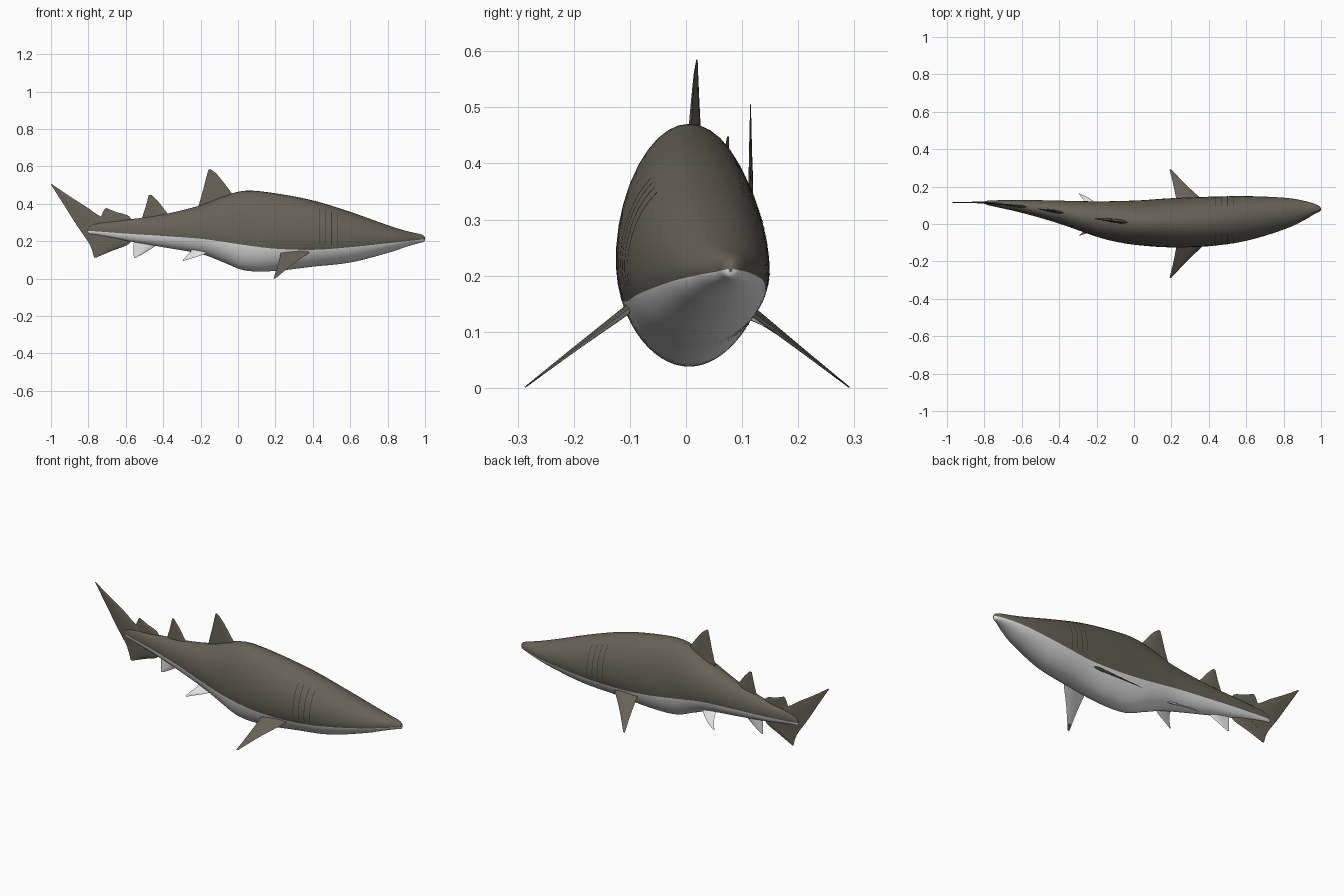
import bpy, bmesh, math
from mathutils import Vector

if "Cube" in bpy.data.objects:
    bpy.data.objects.remove(bpy.data.objects["Cube"])


def material(name, rgb):
    m = bpy.data.materials.new(name)
    m.diffuse_color = (*rgb, 1)
    m.use_nodes = True
    m.node_tree.nodes["Principled BSDF"].inputs["Base Color"].default_value = m.diffuse_color
    return m


DARK = material("brown_grey_skin", (0.135, 0.122, 0.092))
LIGHT = material("pale_belly", (0.78, 0.78, 0.78))
SLIT = material("gill_shadow", (0.04, 0.037, 0.03))

# Body stations: x, top z, bottom z, left y, right y, colour border z
STATIONS = [
    (-0.803, .262, .248, .119, .111, .255), (-0.795, .280, .239, .122, .106, .255),
    (-0.76, .295, .234, .126, .096, .253), (-0.6, .314, .203, .129, .060, .241),
    (-0.4, .343, .168, .125, .002, .228), (-0.2, .392, .132, .121, -.068, .213),
    (-0.08, .439, .088, .123, -.098, .197), (0.04, .470, .043, .127, -.115, .179),
    (0.2, .456, .041, .138, -.125, .160), (0.4, .418, .064, .146, -.119, .154),
    (0.6, .357, .086, .149, -.090, .168), (0.8, .286, .137, .141, -.030, .189),
    (0.9, .255, .170, .126, .015, .200), (0.965, .240, .189, .108, .053, .207),
    (0.992, .230, .196, .094, .066, .210), (1.0, .218, .206, .083, .076, .212)]


def spline(points, sub):
    """Catmull-Rom resampling of a list of equal-length tuples."""
    out, n = [], len(points)
    for i in range(n - 1):
        quad = [points[max(0, min(n - 1, i + d))] for d in (-1, 0, 1, 2)]
        for k in range(sub):
            t = k / sub
            out.append(tuple(
                b + 0.5 * t * (c - a + t * (2*a - 5*b + 4*c - d + t * (3*(b - c) + d - a)))
                for a, b, c, d in zip(*quad)))
    return out + [tuple(points[-1])]


ROWS = spline(STATIONS, 6)


def row_at(x):
    x = max(ROWS[0][0], min(ROWS[-1][0], x))
    for a, b in zip(ROWS, ROWS[1:]):
        if x <= b[0]:
            t = (x - a[0]) / (b[0] - a[0])
            return [p + (q - p) * t for p, q in zip(a, b)]
    return ROWS[-1]


def centre_y(x):
    r = row_at(x)
    return (r[3] + r[4]) / 2


def skin(r, angle, grow=0.0):
    """Point on the body section; angle 0 is the left flank, 90 degrees the back."""
    top, bottom, left, right = r[1:5]
    zc = bottom + 0.45 * (top - bottom)
    s, c = math.sin(angle), math.cos(angle)
    h = (top - zc if s > 0 else zc - bottom) + grow
    return Vector((r[0], (left + right) / 2 + c * ((left - right) / 2 + grow), zc + s * h))


def border_angle(r):
    zc = r[2] + 0.45 * (r[1] - r[2])
    h = r[1] - zc if r[5] > zc else zc - r[2]
    return math.asin(max(-0.9, min(0.9, (r[5] - zc) / h)))


def loft(name, rings, mats, rule, angle=40):
    """Skin closed rings; rule(ring index, side index) gives the material slot."""
    bm = bmesh.new()
    loops = [[bm.verts.new(p) for p in ring] for ring in rings]
    n = len(loops[0])
    for i in range(len(loops) - 1):
        for j in range(n):
            k = (j + 1) % n
            f = bm.faces.new((loops[i][j], loops[i][k], loops[i + 1][k], loops[i + 1][j]))
            f.material_index = rule(i, j)
    bm.faces.new(loops[0])
    bm.faces.new(loops[-1])
    bmesh.ops.recalc_face_normals(bm, faces=bm.faces)
    return finish(name, bm, mats, angle)


def finish(name, bm, mats, angle=40):
    me = bpy.data.meshes.new(name)
    bm.to_mesh(me)
    bm.free()
    ob = bpy.data.objects.new(name, me)
    bpy.context.collection.objects.link(ob)
    for m in mats:
        me.materials.append(m)
    bpy.ops.object.select_all(action='DESELECT')
    ob.select_set(True)
    bpy.context.view_layer.objects.active = ob
    bpy.ops.object.shade_smooth_by_angle(angle=math.radians(angle))
    return ob


# Body: the back/belly border follows an edge loop
N = 24
rings = []
for r in ROWS:
    a = border_angle(r)
    up = [a + (math.pi - 2 * a) * k / N for k in range(N)]
    low = [math.pi - a + (math.pi + 2 * a) * k / N for k in range(N)]
    rings.append([skin(r, t) for t in up + low])
loft("body", rings, [DARK, LIGHT], lambda i, j: 0 if j < N else 1, 60)


# Fins: lens-shaped sections between a leading and a trailing edge
def fin(name, sections, mats, normal=(0, 1, 0), ratio=0.11, rule=lambda t, upper: 0, sub=5):
    n, nv = 8, Vector(normal).normalized()
    rows = spline([tuple(a) + tuple(b) for a, b in sections], sub)
    out = []
    for r in rows:
        le, te = Vector(r[:3]), Vector(r[3:])
        half = (le - te).length * ratio / 2 + 0.0006

        def pt(k, side):
            u = k / n
            return le.lerp(te, u) + nv * side * half * math.sin(math.pi * u ** 0.65)
        out.append([pt(k, 1) for k in range(n + 1)] + [pt(k, -1) for k in range(n - 1, 0, -1)])
    loft(name, out, mats, lambda i, j: rule(i / (len(rows) - 1), j < n))


def upright(name, mat, *sections, ratio=0.11):
    """Fin on the body's mid-plane from (x, z) edge pairs."""
    fin(name, [[(x, centre_y(x), z) for x, z in pair] for pair in sections], [mat], ratio=ratio)


upright("first_dorsal_fin", DARK, ((0.0, .41), (-.22, .36)), ((-.035, .458), (-.205, .41)),
        ((-.075, .512), (-.185, .48)), ((-.115, .56), (-.167, .55)), ((-.148, .585), (-.158, .583)))
upright("second_dorsal_fin", DARK, ((-.35, .32), (-.52, .30)), ((-.39, .365), (-.508, .34)),
        ((-.425, .41), (-.492, .39)), ((-.462, .448), (-.477, .447)))
upright("anal_fin", LIGHT, ((-.40, .21), (-.55, .225)), ((-.445, .172), (-.558, .185)),
        ((-.50, .137), (-.558, .14)), ((-.547, .111), (-.557, .113)))
upright("tail_upper_lobe", DARK, ((-.60, .28), (-.775, .15)), ((-.73, .33), (-.80, .195)),
        ((-.81, .383), (-.86, .282)), ((-.90, .44), (-.925, .385)), ((-.995, .505), (-1.0, .503)),
        ratio=0.07)
upright("tail_lower_lobe", DARK, ((-.56, .25), (-.795, .25)), ((-.58, .188), (-.792, .185)),
        ((-.675, .148), (-.78, .152)), ((-.76, .112), (-.77, .114)), ratio=0.07)
upright("tail_crest", DARK, ((-.56, .29), (-.74, .30)), ((-.585, .335), (-.73, .335)),
        ((-.65, .356), (-.722, .355)), ((-.702, .377), (-.712, .374)), ratio=0.07)

# Paired fins, mirrored about the body's mid-plane
for s, side in ((1, "left"), (-1, "right")):
    fin(side + "_pectoral_fin",
        [((.42, .005 + s * .06, .178), (.235, .005 + s * .06, .178)),
         ((.375, .005 + s * .115, .135), (.228, .005 + s * .115, .135)),
         ((.285, .003 + s * .20, .07), (.212, .003 + s * .20, .07)),
         ((.20, .002 + s * .289, .001), (.19, .002 + s * .289, .001))],
        [DARK, LIGHT], (0, s * .14, .18), 0.10,
        lambda t, upper: 0 if upper or t > 0.82 else 1)
    fin(side + "_pelvic_fin",
        [((-.13, .02 + s * .02, .165), (-.25, .035 + s * .02, .17)),
         ((-.17, .03 + s * .055, .135), (-.252, .038 + s * .055, .146)),
         ((-.235, .045 + s * .09, .112), (-.275, .045 + s * .09, .122)),
         ((-.29, .05 + s * .112, .095), (-.296, .05 + s * .112, .096))],
        [LIGHT], (0, s * .5, .8), 0.09)

# Gill slits: hairline strips lying on the flanks
bm = bmesh.new()
for x in (.435, .467, .50, .533):
    for s in (0, 1):
        pairs = []
        for k in range(13):
            a = math.radians(-14 + 68 * k / 12)
            a = math.pi - a if s else a
            pairs.append([bm.verts.new(skin(row_at(x + d), a, 0.0015)) for d in (-.0017, .0017)])
        for p, q in zip(pairs, pairs[1:]):
            f = (p[0], p[1], q[1], q[0])
            bm.faces.new(f if s else f[::-1])
bm.normal_update()
for f in bm.faces:
    if f.normal.y * (f.calc_center_median().y - centre_y(f.calc_center_median().x)) < 0:
        f.normal_flip()
finish("gill_slits", bm, [SLIT])
